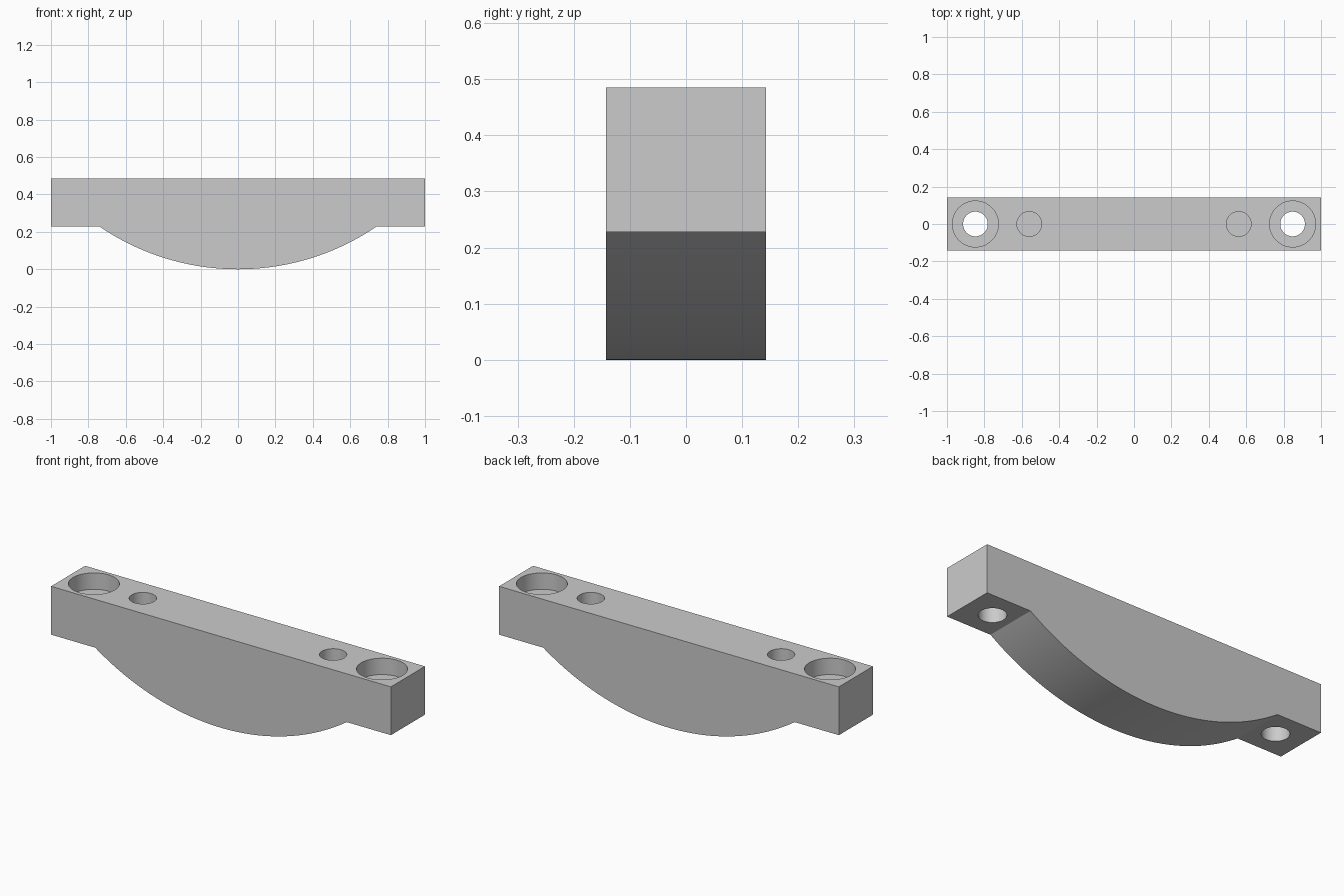
import bpy, bmesh, math

if "Cube" in bpy.data.objects:
    bpy.data.objects.remove(bpy.data.objects["Cube"])

HALF_Y = 0.143
TOP, EAR_Z = 0.485, 0.228       # top face and underside of the end ears
ARC_X = 0.74                    # where the belly arc meets the ears
RADIUS = (ARC_X**2 + EAR_Z**2) / (2 * EAR_Z)

grey = bpy.data.materials.new("plain grey")
grey.diffuse_color = (0.6, 0.6, 0.6, 1)
grey.use_nodes = True
grey.node_tree.nodes["Principled BSDF"].inputs["Base Color"].default_value = grey.diffuse_color


def make_object(name, bm):
    bmesh.ops.recalc_face_normals(bm, faces=bm.faces)
    mesh = bpy.data.meshes.new(name)
    bm.to_mesh(mesh)
    bm.free()
    mesh.materials.append(grey)
    obj = bpy.data.objects.new(name, mesh)
    bpy.context.collection.objects.link(obj)
    return obj


# Bracket body: side profile with curved belly, extruded along y
half_angle = math.asin(ARC_X / RADIUS)
arc = []
for i in range(65):
    a = half_angle * (i / 32 - 1)
    arc.append((RADIUS * math.sin(a), RADIUS * (1 - math.cos(a))))
profile = [(-1, TOP), (-1, EAR_Z)] + arc + [(1, EAR_Z), (1, TOP)]
bm = bmesh.new()
face = bm.faces.new([bm.verts.new((x, -HALF_Y, z)) for x, z in profile])
ext = bmesh.ops.extrude_face_region(bm, geom=[face])
bmesh.ops.translate(bm, vec=(0, 2 * HALF_Y, 0),
                    verts=[v for v in ext["geom"] if isinstance(v, bmesh.types.BMVert)])
body = make_object("curved_bracket", bm)


def drill(name, x, radius, bottom):
    """Cut a round vertical hole from above the top down to bottom."""
    bm = bmesh.new()
    bmesh.ops.create_cone(bm, cap_ends=True, segments=64, radius1=radius,
                          radius2=radius, depth=TOP + 0.1 - bottom)
    bmesh.ops.translate(bm, vec=(x, 0, (TOP + 0.1 + bottom) / 2), verts=bm.verts)
    cutter = make_object(name, bm)
    cutter.hide_render = True
    mod = body.modifiers.new(name, "BOOLEAN")
    mod.operation, mod.solver, mod.object = "DIFFERENCE", "EXACT", cutter
    bpy.context.view_layer.objects.active = body
    bpy.ops.object.modifier_apply(modifier=name)
    bpy.data.objects.remove(cutter)


# Counterbored screw holes and blind holes, mirrored on both ends
for side in (-1, 1):
    drill("counterbore", side * 0.848, 0.123, TOP - 0.087)
    drill("screw_hole", side * 0.848, 0.066, -0.1)
    drill("blind_hole", side * 0.56, 0.066, TOP - 0.23)

bpy.ops.object.select_all(action="DESELECT")
body.select_set(True)
bpy.context.view_layer.objects.active = body
bpy.ops.object.shade_smooth_by_angle(angle=math.radians(25))
